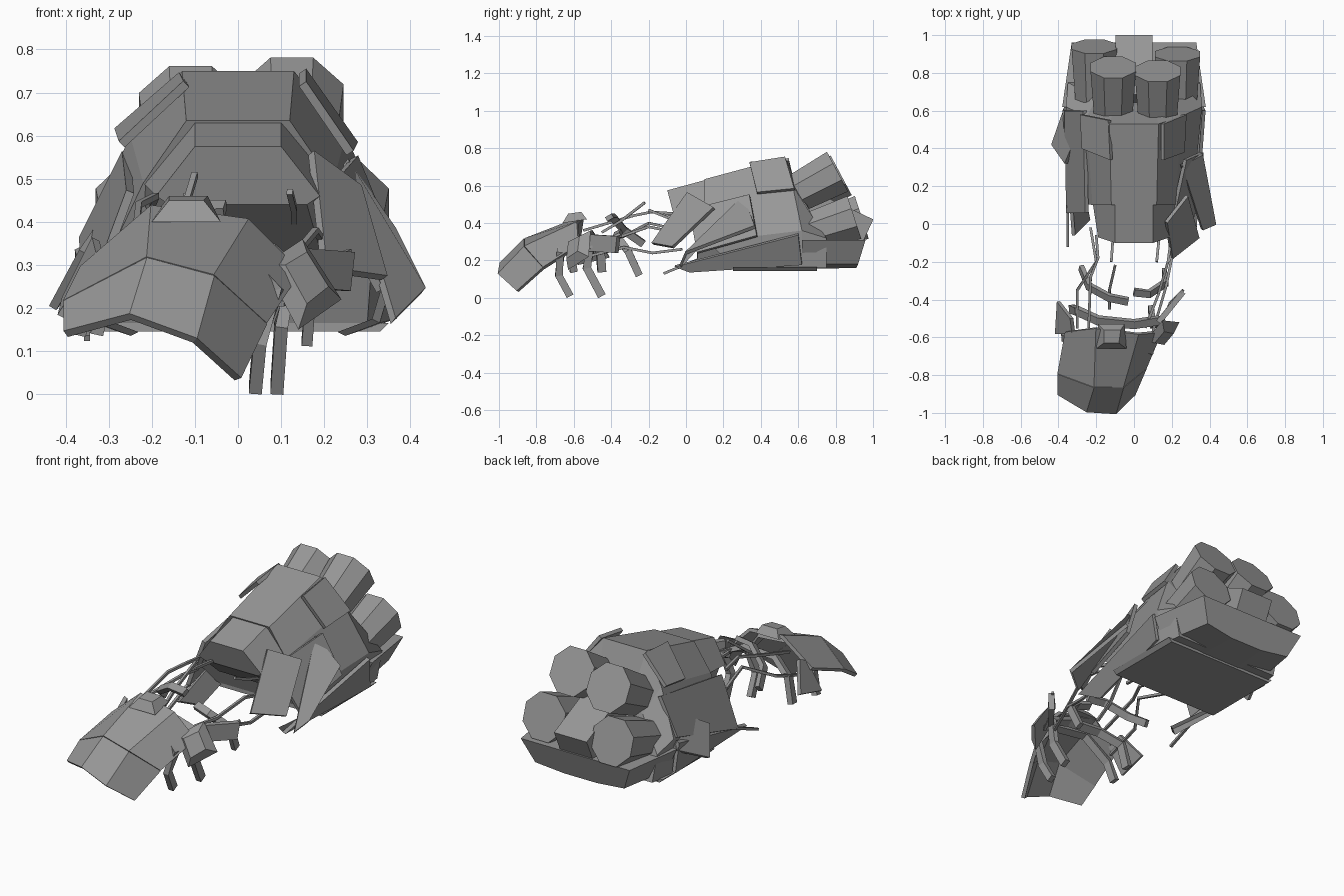
import bpy
import math
from mathutils import Vector

cube = bpy.data.objects.get("Cube")
if cube:
    bpy.data.objects.remove(cube, do_unlink=True)

metal = bpy.data.materials.new("worn_grey_metal")
metal.use_nodes = True
GREY = (0.31, 0.31, 0.31, 1)
metal.diffuse_color = GREY
metal.node_tree.nodes["Principled BSDF"].inputs["Base Color"].default_value = GREY


def make(name, verts, faces, thickness=0):
    mesh = bpy.data.meshes.new(name)
    mesh.from_pydata([tuple(v) for v in verts], [], faces)
    mesh.materials.append(metal)
    obj = bpy.data.objects.new(name, mesh)
    bpy.context.collection.objects.link(obj)
    if thickness:
        mod = obj.modifiers.new("thickness", "SOLIDIFY")
        mod.thickness = thickness
        mod.offset = 0
    return obj


def loft(name, rings):
    """Skin closed rings of equal length and cap both ends."""
    n = len(rings[0])
    faces = [(r * n + i, r * n + (i + 1) % n, (r + 1) * n + (i + 1) % n, (r + 1) * n + i)
             for r in range(len(rings) - 1) for i in range(n)]
    faces.append(tuple(reversed(range(n))))
    faces.append(tuple(range((len(rings) - 1) * n, len(rings) * n)))
    return make(name, [v for ring in rings for v in ring], faces)


def mirrored(half):
    return half + [(-x, y, z) for x, y, z in reversed(half)]


def plate(name, corners, thickness=0.02):
    return make(name, corners, [(0, 1, 2, 3)], thickness)


def bar(name, points, width, height, facing):
    """Rectangular bar along a polyline, its width lying towards facing."""
    pts = [Vector(p) for p in points]
    rings = []
    for i, p in enumerate(pts):
        along = (pts[min(i + 1, len(pts) - 1)] - pts[max(i - 1, 0)]).normalized()
        side = along.cross(Vector(facing)).normalized()
        up = side.cross(along)
        rings.append([p + side * a * height / 2 + up * b * width / 2
                      for a, b in ((-1, -1), (1, -1), (1, 1), (-1, 1))])
    return loft(name, rings)


def prism(name, end, radius, length, tilt, base_scale=0.8, sides=8):
    """Tapered prism whose rear cap is centred on end."""
    axis = Vector((0, math.cos(tilt), math.sin(tilt)))
    up = Vector((0, -math.sin(tilt), math.cos(tilt)))
    rings = []
    for back, r in ((length, radius * base_scale), (0, radius)):
        ring = []
        for i in range(sides):
            a = math.tau * (i + 0.5) / sides
            ring.append(Vector(end) - axis * back
                        + Vector((1, 0, 0)) * r * math.cos(a) + up * r * math.sin(a))
        rings.append(ring)
    return loft(name, rings)


# Main hull, undercut at the front, and its narrower front collar
loft("main_hull", [
    mirrored([(.12, .1, .635), (.22, .1, .49), (.31, .12, .3), (.3, .25, .165)]),
    mirrored([(.13, .53, .75), (.25, .57, .6), (.36, .62, .36), (.34, .62, .16)]),
    mirrored([(.1, .63, .5), (.2, .66, .47), (.35, .75, .32), (.32, .75, .16)])])
loft("front_collar", [
    mirrored([(.1, -.1, .575), (.19, -.07, .46), (.16, -.06, .44)]),
    mirrored([(.1, .12, .635), (.22, .12, .49), (.2, .12, .3)])])

# Flat keel and flared rear skirt
loft("rear_skirt", [
    mirrored([(.38, .62, .31), (.32, .62, .18), (.12, .62, .155)]),
    mirrored([(.33, .96, .31), (.27, .92, .18), (.1, .91, .16)])])
loft("keel_plate", [
    mirrored([(.35, .25, .165), (.33, .25, .145)]),
    mirrored([(.35, .7, .165), (.33, .7, .145)])])

# Engine cluster
for label, x, y, z, tilt in (("upper_left", .125, .81, .675, 28), ("upper_right", -.11, .83, .655, 28),
                             ("lower_left", .23, .9, .43, 18), ("lower_right", -.21, .94, .43, 18)):
    prism(label + "_engine", (x, y, z), .13, .36, math.radians(tilt))
prism("centre_engine_block", (0, .96, .33), .14, .35, math.radians(-25), 1, 4)

# Loose hull armour
plate("left_shoulder_plate", [(.15, .34, .72), (.15, .53, .75), (.27, .58, .58), (.26, .38, .56)])
plate("right_shoulder_plate", [(-.12, .34, .72), (-.13, .55, .74), (-.28, .58, .61), (-.27, .4, .58)])
plate("left_front_plate", [(.17, .01, .56), (.28, .15, .48), (.34, -.07, .27), (.2, -.18, .29)])
plate("left_side_plate", [(.25, .31, .54), (.36, .37, .38), (.43, 0, .24), (.36, -.03, .17)])
plate("left_upper_plate", [(.2, .02, .47), (.27, .34, .55), (.36, .38, .33), (.33, .06, .24)])
plate("right_side_plate", [(-.27, .53, .46), (-.36, .62, .3), (-.43, .42, .2), (-.36, .32, .33)])
plate("right_long_plate", [(-.25, .06, .47), (-.26, .6, .56), (-.36, .6, .36), (-.35, .06, .2)])
for s, label in ((1, "left"), (-1, "right")):
    plate(label + "_lower_plate", [(s * .32, -.06, .17), (s * .37, .6, .34),
                                   (s * .36, .62, .18), (s * .24, .02, .14)])

# Broken nose shell: three rows of bent panels
front_row = [(-.4, -.9, .14), (-.25, -.99, .18), (-.1, -1, .125), (0, -.9, .035)]
middle_row = [(-.4, -.79, .21), (-.21, -.86, .31), (-.06, -.86, .27), (.06, -.76, .16)]
back_row = [(-.36, -.57, .29), (-.2, -.55, .43), (.02, -.58, .4), (.14, -.57, .28)]
for name, a, b in (("nose_front_shell", front_row, middle_row), ("nose_rear_shell", middle_row, back_row)):
    make(name, a + b, [(i, i + 1, i + 5, i + 4) for i in range(3)], .02)

# Raised sensor block on the nose and bent panels beside it
loft("sensor_block", [
    [(-.2, -.66, .4), (-.04, -.66, .4), (-.05, -.53, .42), (-.19, -.53, .42)],
    [(-.16, -.63, .45), (-.08, -.63, .45), (-.07, -.56, .46), (-.16, -.56, .46)]])
loft("left_nose_block", [
    [(.06, -.62, .3), (.15, -.51, .36), (.24, -.52, .22), (.14, -.63, .15)],
    [(.11, -.63, .3), (.16, -.57, .33), (.21, -.58, .25), (.16, -.64, .21)]])
plate("right_nose_panel", [(-.4, -.41, .22), (-.33, -.5, .36), (-.32, -.58, .32), (-.41, -.58, .18)])

# Exposed frame ribs, their lower legs raked backwards
RAKE = (0, .87, .5)
bar("front_rib", [(-.37, -.6, .14), (-.34, -.62, .25), (-.2, -.64, .37), (0, -.65, .35),
                  (.09, -.67, .24), (.05, -.68, .12), (.04, -.62, .01)], .04, .03, RAKE)
bar("middle_rib", [(-.33, -.45, .14), (-.3, -.46, .27), (-.19, -.51, .33), (0, -.53, .33),
                   (.13, -.51, .28), (.1, -.53, .16), (.09, -.45, .01)], .045, .03, RAKE)
bar("rear_rib", [(-.28, -.23, .29), (-.24, -.33, .36), (-.13, -.39, .43), (-.03, -.41, .43)], .04, .025, RAKE)
bar("rear_rib_stub", [(0, -.36, .35), (.08, -.37, .33), (.17, -.31, .25), (.16, -.25, .12)], .04, .025, RAKE)
plate("left_brace", [(.13, -.52, .34), (.26, -.36, .33), (.25, -.37, .24), (.13, -.52, .25)], .03)

# Thin torn conduits between the nose and the hull
conduits = [
    [(.1, -.57, .21), (.17, -.33, .27), (.2, -.18, .24), (.21, -.02, .26)],
    [(.06, -.55, .3), (.13, -.37, .32), (.18, -.2, .38), (.2, -.05, .35)],
    [(-.13, -.45, .35), (-.13, -.35, .41), (-.1, -.22, .51)],
    [(-.3, -.55, .25), (-.3, -.35, .32), (-.2, -.2, .4), (-.23, -.02, .36)],
    [(-.24, -.55, .36), (-.23, -.28, .44), (-.19, -.18, .46), (-.2, -.06, .44)],
    [(.13, -.57, .25), (.19, -.42, .3), (.26, -.35, .33)],
    [(.12, -.2, .47), (.13, -.1, .43), (.13, 0, .4)],
    [(-.12, -.2, .46), (-.11, -.05, .45)],
    [(-.35, -.12, .13), (-.35, .1, .22)]]
for number, path in enumerate(conduits):
    bar(f"conduit_{number + 1}", path, .014, .014, (0, 0, 1))
